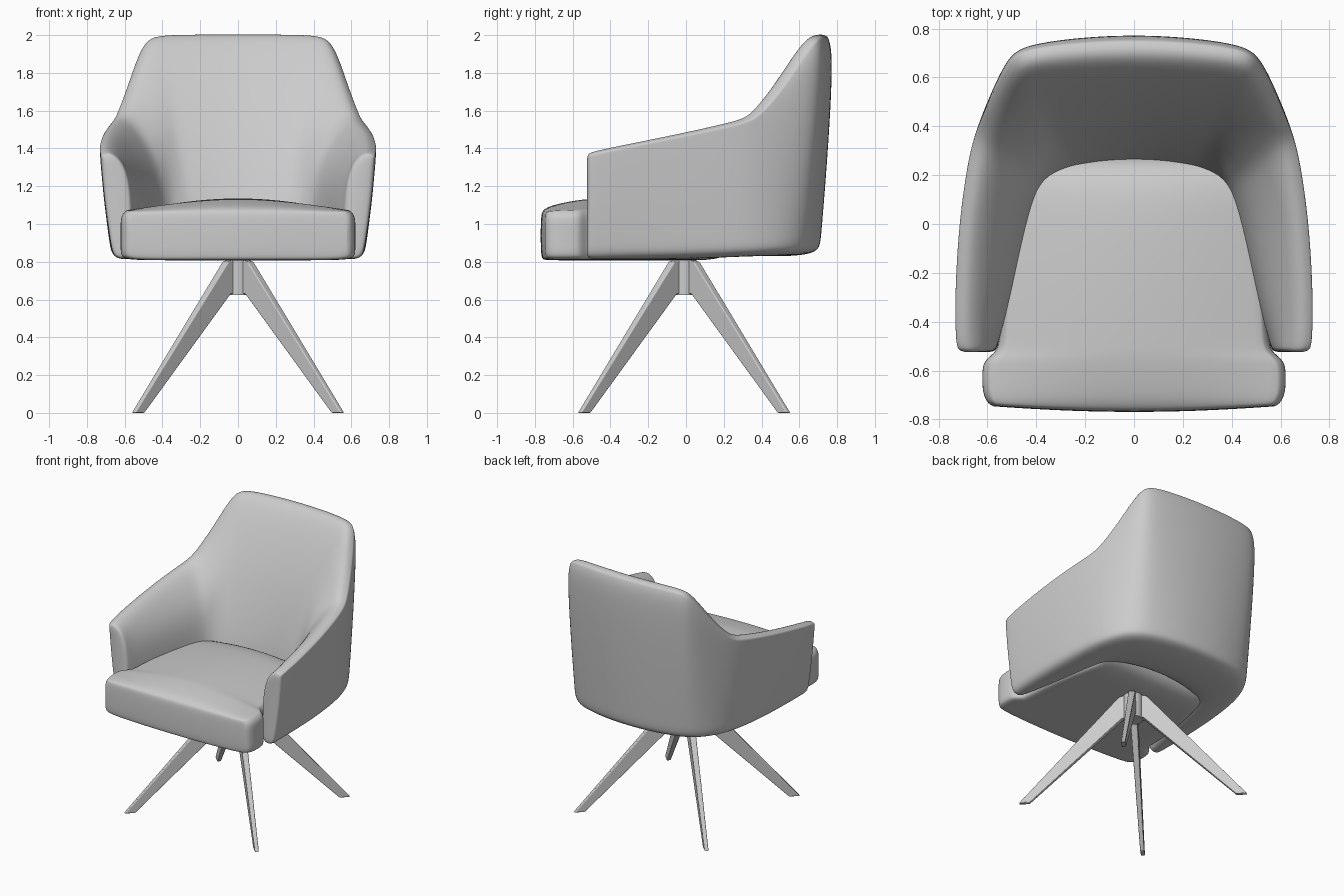
import bpy, bmesh, math
from mathutils import Vector

if "Cube" in bpy.data.objects:
    bpy.data.objects.remove(bpy.data.objects["Cube"])


def material(name, c):
    m = bpy.data.materials.new(name)
    m.diffuse_color = (*c, 1)
    m.use_nodes = True
    m.node_tree.nodes["Principled BSDF"].inputs["Base Color"].default_value = m.diffuse_color
    return m


GREY = material("soft grey", (0.6, 0.6, 0.6))


def finish(name, bm, levels=0):
    bmesh.ops.recalc_face_normals(bm, faces=bm.faces)
    for f in bm.faces:
        f.smooth = levels > 0
    me = bpy.data.meshes.new(name)
    bm.to_mesh(me)
    bm.free()
    me.materials.append(GREY)
    ob = bpy.data.objects.new(name, me)
    bpy.context.collection.objects.link(ob)
    if levels:
        s = ob.modifiers.new("smooth", 'SUBSURF')
        s.levels = s.render_levels = levels
    return ob


def loft(name, rings, seams=(), levels=3):
    """Skin closed rings; each end is capped with quads pairing point i with n-1-i."""
    bm = bmesh.new()
    crease = bm.edges.layers.float.new("crease_edge")
    vs = [[bm.verts.new(p) for p in r] for r in rings]
    n = len(rings[0])
    for a, b in zip(vs, vs[1:]):
        for i in range(n):
            j = (i + 1) % n
            bm.faces.new((a[i], a[j], b[j], b[i]))
    for r in (vs[0], vs[-1]):
        for i in range(n // 2 - 1):
            bm.faces.new((r[i], r[i + 1], r[n - 2 - i], r[n - 1 - i]))
    for a, b in zip(vs, vs[1:]):
        for i in seams:
            bm.edges.get((a[i], b[i]))[crease] = 0.7
    return finish(name, bm, levels)


# --- wrap-around shell: arms and back in one loft ---
# outer bottom x,y | outer top x,y | inner at seat x,y | top z | top thickness
STATIONS = [
    (.658, -.505, .726, -.50, .56, -.505, 1.392, .12),
    (.662, -.45, .731, -.45, .545, -.45, 1.405, .12),
    (.667, -.30, .734, -.30, .51, -.33, 1.435, .125),
    (.666, 0, .718, 0, .45, -.05, 1.495, .125),
    (.645, .26, .680, .26, .412, .09, 1.55, .14),
    (.622, .37, .652, .365, .385, .15, 1.578, .14),
    (.600, .44, .620, .455, .36, .178, 1.665, .13),
    (.565, .515, .578, .56, .33, .2, 1.79, .12),
    (.505, .59, .518, .70, .27, .223, 1.98, .13),
    (.41, .65, .45, .75, .23, .235, 2.01, .15),
    (.20, .698, .20, .779, .11, .257, 2.012, .155),
    (0, .708, 0, .786, 0, .262, 2.012, .155),
]


def shell_ring(s):
    ob, ot, seat = Vector(s[0:2]), Vector(s[2:4]), Vector(s[4:6])
    zt, t = s[6], s[7]
    it = ot + (seat - ot).normalized() * t
    zb = 0.812 + 0.015 * max(0, min(1, ob.y / .5))
    back = max(0, min(1, (zt - 1.6) / .4))      # 0 on the arms, 1 on the backrest

    def out(z):
        k = (z - zb) / (zt - .02 - zb)
        return (*(ob.lerp(ot, k) + (ot - seat).normalized() * .04 * k * (1 - k)), z)
    return [
        (*ob.lerp(seat, .25), zb), out(zb + .028), out(zb + .1),
        out((zb + zt) / 2), out(zt - .1),
        (*ot.lerp(it, .22 * back), zt - .025 + .005 * back),
        (*ot.lerp(it, .38 + .12 * back), zt), (*it, zt - .06 + .015 * back),
        (*seat.lerp(it, .22 + .18 * back), 1.06 + (zt - 1.11) * .55),
        (*seat, 1.06), (*seat, .93), (*seat, zb + .002)]


half = [shell_ring(s) for s in STATIONS]
# rounded front end of the arm
cap = [(.642 + (x - .642) * .86, -.526, 1.09 + (z - 1.09) * .955) for x, y, z in half[0]]
half.insert(0, cap)
other = [[(-x, y, z) for x, y, z in r] for r in half[-2::-1]]
loft("arm_and_back_shell", half + other, seams=(5,))

# --- T-shaped seat cushion: y, half width, crown height, edge shrink ---
ROWS = [(-.772, .575, 0, .018), (-.758, .602, .012, .002), (-.71, .622, .035, 0),
        (-.62, .622, .055, 0), (-.56, .612, .065, 0), (-.53, .575, .068, 0),
        (-.50, .55, .07, 0), (-.30, .545, .075, 0), (0, .50, .07, 0), (.29, .42, .04, 0)]
SIDE = [(-1, .97), (-1, 1.045), (-.95, 1.068), (-.5, 1.068), (0, 1.068),
        (.5, 1.068), (.95, 1.068), (1, 1.045), (1, .97)]


def seat_ring(y, w, crown, shrink):
    top, bottom = [], []
    for u, z in SIDE:
        bow = y + (.025 * u * u if y < -.6 else 0)
        lift = crown * (1 - u * u) if abs(u) < 1 else 0
        top.append((u * w, bow, z - shrink + lift))
        # lower side mirrors the upper edge rounding
        bottom.append((u * w, bow, .808 + (1.068 - z) * .9 + shrink))
    return top + bottom[::-1]


loft("seat_cushion", [seat_ring(*r) for r in ROWS], seams=(2, 6))

# --- round swivel hub ---
bm = bmesh.new()
bmesh.ops.create_cone(bm, cap_ends=True, segments=32, radius1=.066, radius2=.066, depth=.2)
bmesh.ops.translate(bm, verts=bm.verts, vec=(0, -.01, .725))
hub = finish("swivel_hub", bm)
for p in hub.data.polygons:
    p.use_smooth = abs(p.normal.z) < .5

# --- four tapered blade legs on the diagonals: radius, z, half thickness ---
PROFILE = [(.03, .815, .024), (.095, .80, .024), (.785, 0, .014), (.712, 0, .014),
           (.075, .63, .024), (.03, .63, .024)]
for k, name in enumerate(("back_right", "back_left", "front_left", "front_right")):
    a = math.radians(45 + 90 * k)
    c, s = math.cos(a), math.sin(a)
    bm = bmesh.new()
    sides = [[bm.verts.new((r * c - e * t * s, r * s + e * t * c - .01, z))
              for r, z, t in PROFILE] for e in (-1, 1)]
    bm.faces.new(sides[0])
    bm.faces.new(sides[1][::-1])
    n = len(PROFILE)
    for i in range(n):
        j = (i + 1) % n
        bm.faces.new((sides[0][i], sides[0][j], sides[1][j], sides[1][i]))
    leg = finish(name + "_leg", bm)
    b = leg.modifiers.new("soft edges", 'BEVEL')
    b.width, b.segments = .006, 3
